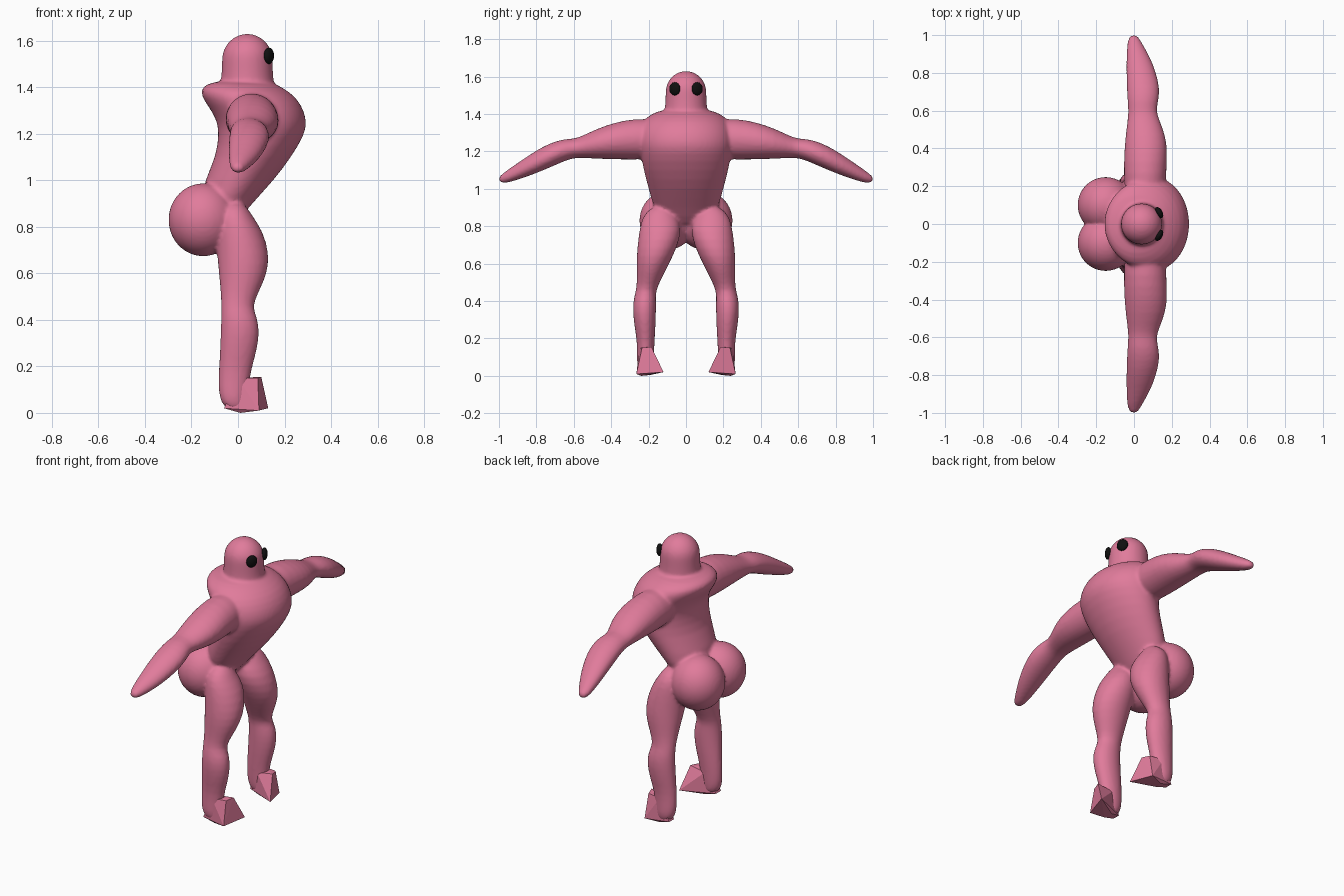
import bpy, bmesh, math
from mathutils import Vector

if "Cube" in bpy.data.objects:
    bpy.data.objects.remove(bpy.data.objects["Cube"])


def material(name, color):
    m = bpy.data.materials.new(name)
    m.diffuse_color = color
    m.use_nodes = True
    m.node_tree.nodes["Principled BSDF"].inputs["Base Color"].default_value = m.diffuse_color
    return m


pink = material("pink skin", (0.75, 0.2, 0.33, 1))
black = material("black", (0.005, 0.005, 0.005, 1))


def finish(name, bm, mat, smooth=True):
    bmesh.ops.recalc_face_normals(bm, faces=bm.faces)
    me = bpy.data.meshes.new(name)
    bm.to_mesh(me)
    bm.free()
    me.materials.append(mat)
    for p in me.polygons:
        p.use_smooth = smooth
    ob = bpy.data.objects.new(name, me)
    bpy.context.collection.objects.link(ob)
    return ob


def loft(bm, sections, place, n=24):
    """Elliptical rings; each section = (t, min a, max a, min b, max b)."""
    rings = []
    for t, a0, a1, b0, b1 in sections:
        ring = []
        for i in range(n):
            w = 2 * math.pi * i / n
            a = (a0 + a1) / 2 + (a1 - a0) / 2 * math.cos(w)
            b = (b0 + b1) / 2 + (b1 - b0) / 2 * math.sin(w)
            ring.append(bm.verts.new(place(t, a, b)))
        rings.append(ring)
    for r, s in zip(rings, rings[1:]):
        for i in range(n):
            j = (i + 1) % n
            bm.faces.new((r[i], r[j], s[j], s[i]))
    for ring in (rings[0], rings[-1]):
        c = bm.verts.new(sum((v.co for v in ring), Vector()) / n)
        for i in range(n):
            bm.faces.new((ring[i], ring[(i + 1) % n], c))


def ball(bm, center, scale):
    vs = bmesh.ops.create_uvsphere(bm, u_segments=32, v_segments=20, radius=1)["verts"]
    for v in vs:
        v.co = Vector(center) + Vector(v.co[i] * scale[i] for i in range(3))


body = bmesh.new()

# Torso: z, back, front, half width
torso = [(.80, -.13, -.02, .12), (.90, -.16, .06, .175), (1.0, -.145, .155, .20),
         (1.1, -.095, .23, .228), (1.2, -.083, .29, .245), (1.25, -.09, .295, .25),
         (1.3, -.115, .285, .25), (1.36, -.16, .25, .235), (1.40, -.16, .19, .19),
         (1.425, -.11, .14, .12)]
loft(body, [(z, a, b, -h, h) for z, a, b, h in torso], lambda t, a, b: (a, b, t), 32)

# Head: dome on a short neck
head = [(1.36, -.085, .165), (1.42, -.075, .155), (1.46, -.071, .151), (1.515, -.07, .15)]
head += [(1.517 + .113 * math.sin(w), .04 - .111 * math.cos(w), .04 + .111 * math.cos(w))
         for w in (.25, .5, .75, 1.0, 1.25, 1.42)]
loft(body, [(z, a, b, -(b - a) / 2, (b - a) / 2) for z, a, b in head], lambda t, a, b: (a, b, t))

# Arm: y, x range, z range
arm = [(.12, -.05, .165, 1.16, 1.375), (.28, -.055, .172, 1.155, 1.377),
       (.38, -.053, .178, 1.157, 1.355), (.47, -.045, .168, 1.16, 1.325),
       (.55, -.035, .135, 1.165, 1.285), (.60, -.03, .118, 1.165, 1.267),
       (.65, -.035, .13, 1.148, 1.268), (.72, -.039, .138, 1.117, 1.248),
       (.80, -.041, .118, 1.083, 1.207), (.88, -.041, .088, 1.055, 1.152),
       (.95, -.038, .048, 1.032, 1.105), (.985, -.03, .028, 1.03, 1.077),
       (1.0, -.015, .012, 1.04, 1.065)]
# Leg: z, x range, outward y range
leg = [(.90, -.06, .03, .08, .19), (.85, -.09, .06, .045, .235), (.78, -.10, .11, .02, .25),
       (.68, -.09, .136, .05, .262), (.60, -.083, .127, .09, .265), (.52, -.075, .09, .13, .262),
       (.455, -.072, .06, .162, .267), (.41, -.073, .085, .16, .282), (.34, -.075, .094, .16, .285),
       (.26, -.079, .08, .163, .275), (.18, -.083, .056, .168, .262), (.10, -.085, .045, .172, .262),
       (.05, -.077, .04, .175, .262), (.015, -.05, .03, .185, .25)]
for s in (1, -1):
    loft(body, arm, lambda t, a, b: (a, s * t, b))
    loft(body, leg, lambda t, a, b: (a, s * b, t))
    # Buttock
    ball(body, (-.15, .10 * s, .83), (.15, .15, .157))

# Fuse the overlapping forms into one smooth skin
body = finish("body", body, pink)
body.modifiers.new("round", 'SUBSURF').levels = 1
fuse = body.modifiers.new("fuse", 'REMESH')
fuse.mode = 'VOXEL'
fuse.voxel_size = 0.01
fuse.use_smooth_shade = True
soft = body.modifiers.new("soften", 'SMOOTH')
soft.factor = 0.5
soft.iterations = 4

for s, side in ((1, "left"), (-1, "right")):
    # Faceted wedge foot
    bm = bmesh.new()
    pts = [(.10, .185, .155), (.085, .235, .15), (.13, .12, .02), (.09, .265, .01),
           (.01, .24, 0), (.0, .19, .005), (-.06, .2, .02), (-.06, .245, .02),
           (.0, .18, .14), (.0, .25, .15)]
    for x, y, z in pts:
        bm.verts.new((x, s * y, z))
    bmesh.ops.convex_hull(bm, input=bm.verts)
    finish(side + "_foot", bm, pink, False)

    # Eye
    bm = bmesh.new()
    ball(bm, (0, 0, 0), (.018, .032, .035))
    eye = finish(side + "_eye", bm, black)
    eye.location = (.133, s * .06, 1.535)
    eye.rotation_euler.z = s * .5
